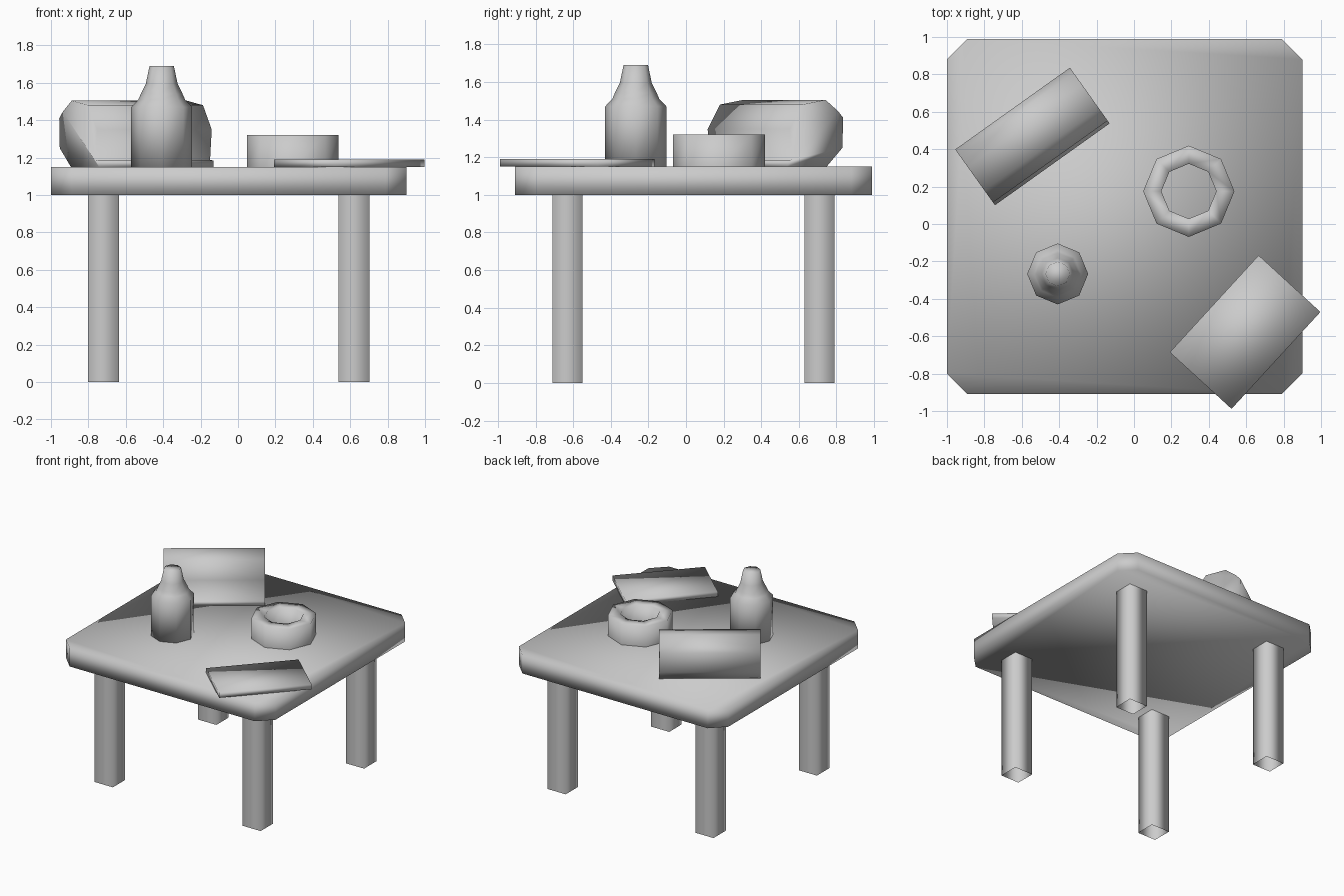
import bpy, bmesh, math
from mathutils import Matrix

if "Cube" in bpy.data.objects:
    bpy.data.objects.remove(bpy.data.objects["Cube"])


def finish(name, bm, loc=(0, 0, 0), turn=0.0):
    bmesh.ops.recalc_face_normals(bm, faces=bm.faces)
    for f in bm.faces:
        f.smooth = True
    me = bpy.data.meshes.new(name)
    bm.to_mesh(me)
    bm.free()
    ob = bpy.data.objects.new(name, me)
    ob.location = loc
    ob.rotation_euler.z = turn
    bpy.context.collection.objects.link(ob)
    return ob


def prism(name, outline, h, loc, turn=0.0, open_ends=False):
    """Extrude an xy outline upward by h."""
    bm = bmesh.new()
    lo = [bm.verts.new((x, y, 0)) for x, y in outline]
    hi = [bm.verts.new((x, y, h)) for x, y in outline]
    n = len(outline)
    for i in range(n):
        j = (i + 1) % n
        bm.faces.new((lo[i], lo[j], hi[j], hi[i]))
    if not open_ends:
        bm.faces.new(lo)
        bm.faces.new(hi)
    return finish(name, bm, loc, turn)


def lathe(name, profile, loc, sides=8, cap=False):
    """Revolve (radius, height) points."""
    bm = bmesh.new()
    rings = [[bm.verts.new((r * math.cos(math.tau * i / sides),
                            r * math.sin(math.tau * i / sides), z))
              for i in range(sides)] for r, z in profile]
    for a, b in zip(rings, rings[1:]):
        for i in range(sides):
            j = (i + 1) % sides
            bm.faces.new((a[i], a[j], b[j], b[i]))
    if cap:
        bm.faces.new(rings[0])
        bm.faces.new(rings[-1])
    return finish(name, bm, loc)


def rect(w, d):
    return [(-w / 2, -d / 2), (w / 2, -d / 2), (w / 2, d / 2), (-w / 2, d / 2)]


TOP = 1.15
CX, CY = -0.05, 0.04

# Table top with clipped corners
s, c = 0.95, 0.84
prism("table_top", [(-c, -s), (c, -s), (s, -c), (s, c), (c, s), (-c, s), (-s, c), (-s, -c)],
      0.15, (CX, CY, 1.0))

# Four legs, open at the ends
for sx, nx in ((-1, "left"), (1, "right")):
    for sy, ny in ((-1, "front"), (1, "back")):
        prism(f"{ny}_{nx}_leg", rect(0.165, 0.16), 1.0,
              (CX + sx * 0.67, CY + sy * 0.67, 0), open_ends=True)

# Bottle
lathe("bottle", [(0.163, 0), (0.163, 0.32), (0.125, 0.36), (0.112, 0.39),
                 (0.085, 0.445), (0.065, 0.54)], (-0.408, -0.267, TOP), cap=True)

# Ring-shaped dish: outer wall, flat rim, inner wall
lathe("ring_dish", [(0.244, 0), (0.244, 0.17), (0.147, 0.17), (0.147, 0)],
      (0.293, 0.175, TOP))

# Thin book lying over the table corner
prism("flat_book", rect(0.703, 0.448), 0.04, (0.594, -0.578, TOP), math.atan2(0.518, 0.475))

# Rounded case with a front lip: side profile (depth, height) swept along its length
side = [(-0.075, 0), (-0.178, 0.10), (-0.183, 0.26), (-0.15, 0.295), (-0.068, 0.355),
        (0.085, 0.33), (0.165, 0.20), (0.15, 0.037), (0.183, 0.035), (0.183, 0)]
case = prism("rounded_case", side, 0.753, (0, 0, 0))
# depth axis -> front of the case, profile height -> z, sweep -> length
fit = Matrix(((0, 0, 1, -0.3765), (-1, 0, 0, 0), (0, 1, 0, 0), (0, 0, 0, 1)))
case.data.transform(fit)
case.location = (-0.543, 0.468, TOP)
case.rotation_euler.z = math.atan2(0.437, 0.613)
